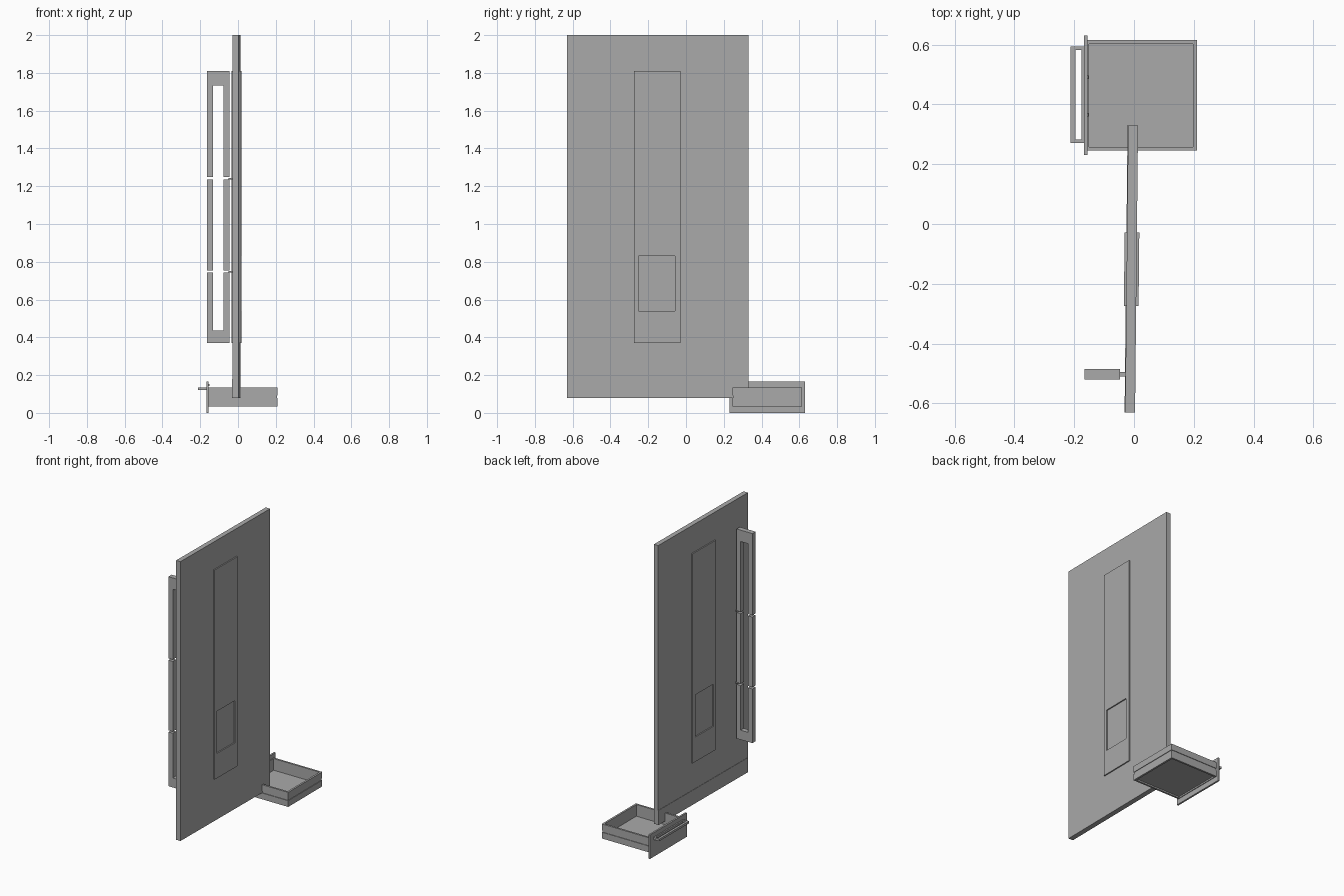
import bpy
import bmesh
from mathutils import Matrix

cube = bpy.data.objects.get("Cube")
if cube:
    bpy.data.objects.remove(cube, do_unlink=True)

grey = bpy.data.materials.new("grey")
grey.use_nodes = True
grey.diffuse_color = (0.4, 0.4, 0.4, 1)
grey.node_tree.nodes["Principled BSDF"].inputs["Base Color"].default_value = (0.4, 0.4, 0.4, 1)

# The door leaf stands very slightly ajar
DOOR = Matrix.Translation((-0.008, -0.15, 0)) @ Matrix.Rotation(-0.0104, 4, "Z")
HALF = 0.0165


def boxes(name, parts, matrix=Matrix()):
    """One object from boxes given as (x range, y range, z range)."""
    bm = bmesh.new()
    for ranges in parts:
        size = [b - a for a, b in ranges]
        middle = [(a + b) / 2 for a, b in ranges]
        bmesh.ops.create_cube(bm, size=1,
                              matrix=Matrix.Translation(middle) @ Matrix.Diagonal((*size, 1)))
    mesh = bpy.data.meshes.new(name)
    bm.to_mesh(mesh)
    bm.free()
    mesh.materials.append(grey)
    obj = bpy.data.objects.new(name, mesh)
    obj.matrix_world = matrix
    bpy.context.collection.objects.link(obj)
    return obj


def frame(depth, outer_u, outer_v, inner_u, inner_v):
    """Four boxes framing an opening in the yz plane."""
    return [(depth, (outer_u[0], inner_u[0]), outer_v),
            (depth, (inner_u[1], outer_u[1]), outer_v),
            (depth, inner_u, (outer_v[0], inner_v[0])),
            (depth, inner_u, (inner_v[1], outer_v[1]))]


# Door leaf and kick plate
boxes("door_leaf", [((-HALF, HALF), (-0.48, 0.48), (0.08, 2.0))], DOOR)
boxes("kick_plate", [((-HALF - 0.002, -HALF), (-0.48, 0.48), (0.08, 0.18))], DOOR)

# Raised panel with a square opening on each face
for name, depth in (("inner_panel", (HALF, HALF + 0.008)),
                    ("outer_panel", (-HALF - 0.008, -HALF))):
    boxes(name, frame(depth, (-0.124, 0.122), (0.37, 1.81), (-0.1, 0.092), (0.54, 0.83)), DOOR)

# Long door pull split into three lengths
GRIP_Y = (-0.52, -0.485)
bars = []
for x in ((-0.165, -0.132), (-0.076, -0.046)):
    for z in ((0.37, 0.742), (0.754, 1.236), (1.248, 1.81)):
        bars.append((x, GRIP_Y, z))
for z in ((0.37, 0.435), (1.732, 1.81)):
    bars.append(((-0.132, -0.076), GRIP_Y, z))
boxes("door_pull", bars)
boxes("pull_fixings", [((-0.05, -0.026), (-0.51, -0.495), (z - 0.006, z + 0.002))
                       for z in (0.748, 1.242)])

# Drawer box: walls in three bands, the middle one set back as a groove
walls = []
for low, high, inset in ((0.035, 0.078, 0), (0.078, 0.092, 0.004), (0.092, 0.135, 0)):
    z, end = (low, high), 0.21 - inset
    walls += [((-0.155, end), (0.245 + inset, 0.258), z),
              ((-0.155, end), (0.602, 0.615 - inset), z),
              ((0.197, end), (0.258, 0.602), z)]
walls.append(((-0.155, -0.15), (0.258, 0.602), (0.035, 0.135)))
boxes("drawer_box", walls)
boxes("drawer_floor", [((-0.155, 0.2), (0.255, 0.605), (0.045, 0.055))])
boxes("drawer_front", [((-0.167, -0.155), (0.23, 0.63), (0, 0.165))])

# Drawer handle and its screw heads inside the front
boxes("drawer_handle", [((-0.212, -0.196), (0.27, 0.593), (0.12, 0.135)),
                        ((-0.196, -0.165), (0.27, 0.282), (0.12, 0.135)),
                        ((-0.196, -0.165), (0.581, 0.593), (0.12, 0.135)),
                        ((-0.176, -0.165), (0.282, 0.581), (0.12, 0.135))])
boxes("handle_screws", [((-0.155, -0.152), (y - 0.006, y + 0.006), (0.142, 0.154))
                        for y in (0.365, 0.49)])
